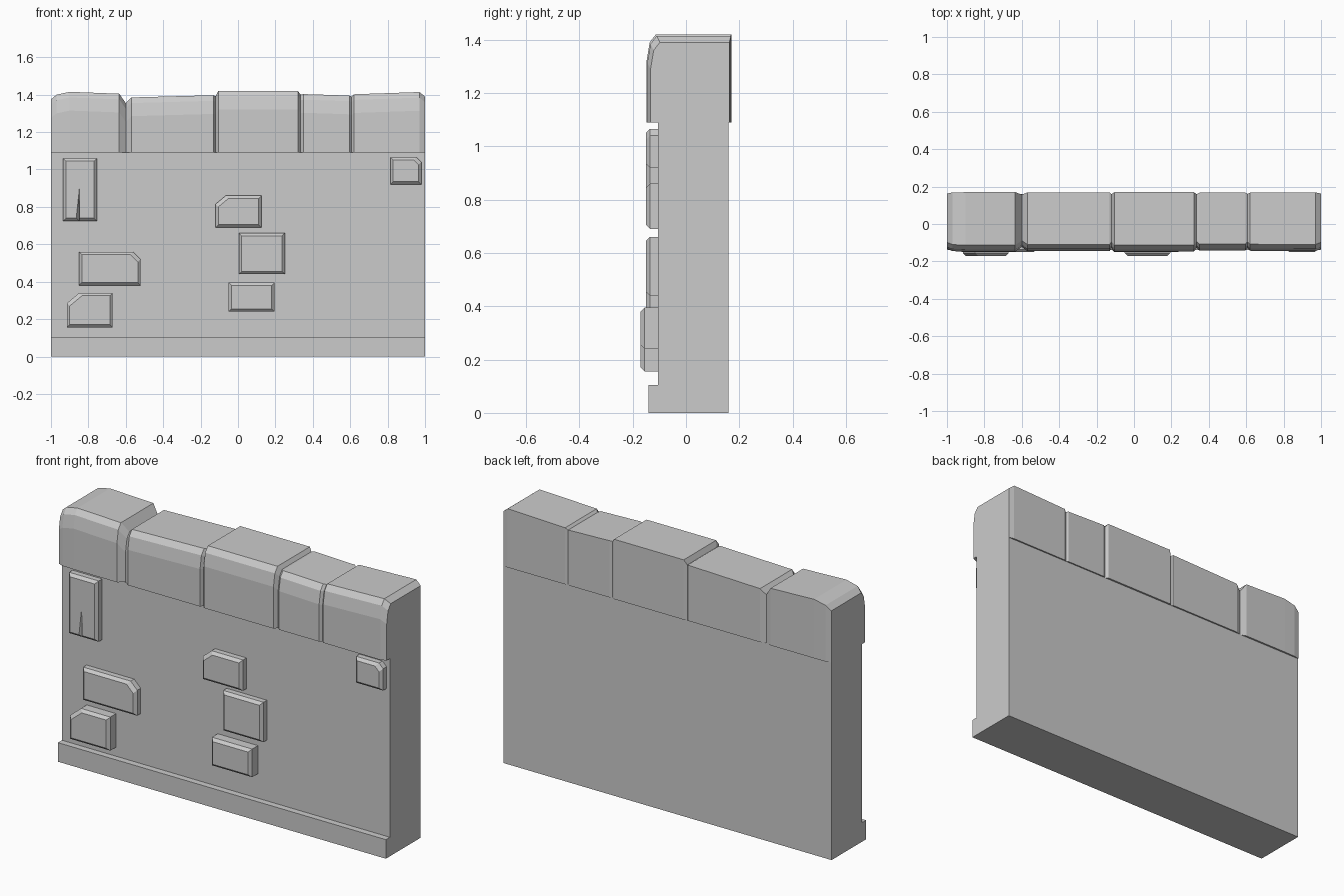
import bpy
import bmesh

old = bpy.data.objects.get("Cube")
if old:
    bpy.data.objects.remove(old)

stone = bpy.data.materials.new("grey_stone")
stone.use_nodes = True
GREY = (0.6, 0.6, 0.6, 1)
stone.diffuse_color = GREY
stone.node_tree.nodes["Principled BSDF"].inputs["Base Color"].default_value = GREY


def loft(name, rings):
    """Skin a row of matching closed rings and cap both ends."""
    bm = bmesh.new()
    rows = [[bm.verts.new(p) for p in ring] for ring in rings]
    for a, b in zip(rows, rows[1:]):
        for i in range(len(a)):
            j = (i + 1) % len(a)
            bm.faces.new((a[i], a[j], b[j], b[i]))
    bm.faces.new(rows[0])
    bm.faces.new(rows[-1])
    bmesh.ops.recalc_face_normals(bm, faces=bm.faces)
    mesh = bpy.data.meshes.new(name)
    bm.to_mesh(mesh)
    bm.free()
    mesh.materials.append(stone)
    obj = bpy.data.objects.new(name, mesh)
    bpy.context.collection.objects.link(obj)
    return obj


def box(name, y0, y1, z0, z1):
    return loft(name, [[(x, y0, z0), (x, y1, z0), (x, y1, z1), (x, y0, z1)]
                       for x in (-1, 1)])


FACE, BACK, CAP = -0.105, 0.16, 1.09
box("wall_body", FACE, BACK, 0, CAP)
box("base_plinth", -0.14, FACE, 0, 0.105)


# Coping: x, top height, and how far each section is drawn in at front and back
def coping_ring(x, top, pull):
    f, b = -0.148 + pull, 0.17 - pull * 0.5
    return [(x, f, CAP), (x, f, top - 0.1), (x, f + 0.012, top - 0.03),
            (x, f + 0.035, top), (x, b, top), (x, b, CAP)]


sections = [
    (-1, 1.375, 0.015), (-0.97, 1.4, 0.003), (-0.9, 1.415, 0), (-0.635, 1.405, 0),
    (-0.6, 1.355, 0.025), (-0.57, 1.385, 0.003), (-0.13, 1.397, 0.003),
    (-0.12, 1.392, 0.02), (-0.105, 1.42, 0), (0.32, 1.42, 0), (0.335, 1.4, 0.02),
    (0.35, 1.403, 0.005), (0.595, 1.395, 0.005), (0.607, 1.39, 0.018),
    (0.62, 1.402, 0.005), (0.97, 1.414, 0.003), (1, 1.39, 0.015),
]
loft("coping_stones", [coping_ring(*s) for s in sections])


# Raised bricks with a chamfered rim and an optional clipped top corner
def brick(name, x0, x1, z0, z1, front, clip=None, cut=0.03):
    def outline(d):
        pts = [(x0 + d, z0 + d), (x1 - d, z0 + d)]
        c = cut
        if clip == "right":
            pts += [(x1 - d, z1 - c - d), (x1 - c - d, z1 - d)]
        else:
            pts += [(x1 - d, z1 - d)]
        if clip == "left":
            pts += [(x0 + c * 1.2 + d, z1 - d), (x0 + d, z1 - c - d)]
        else:
            pts += [(x0 + d, z1 - d)]
        return pts
    steps = ((0, FACE), (0, front + 0.015), (0.015, front))
    return loft(name, [[(x, y, z) for x, z in outline(d)] for d, y in steps])


tall = brick("tall_brick", -0.935, -0.755, 0.725, 1.06, -0.15)
brick("long_brick", -0.85, -0.52, 0.38, 0.56, -0.15, "right", 0.04)
brick("low_left_brick", -0.915, -0.67, 0.155, 0.34, -0.17, "left", 0.055)
brick("upper_middle_brick", -0.12, 0.125, 0.69, 0.86, -0.15, "left", 0.045)
brick("middle_brick", 0.005, 0.25, 0.44, 0.66, -0.15)
brick("low_middle_brick", -0.05, 0.195, 0.24, 0.395, -0.17)
brick("small_right_brick", 0.815, 0.98, 0.92, 1.065, -0.15, "right", 0.025)

# Tapering crack cut into the tall brick
crack = loft("crack_cutter", [
    [(-0.88, -0.16, 0.7), (-0.845, -0.16, 0.7), (-0.848, -0.13, 0.7)],
    [(-0.852, -0.16, 0.96), (-0.848, -0.16, 0.96), (-0.85, -0.148, 0.96)]])
crack.hide_render = True
crack.hide_viewport = True
cut_mod = tall.modifiers.new("crack", "BOOLEAN")
cut_mod.object = crack
cut_mod.solver = "EXACT"
